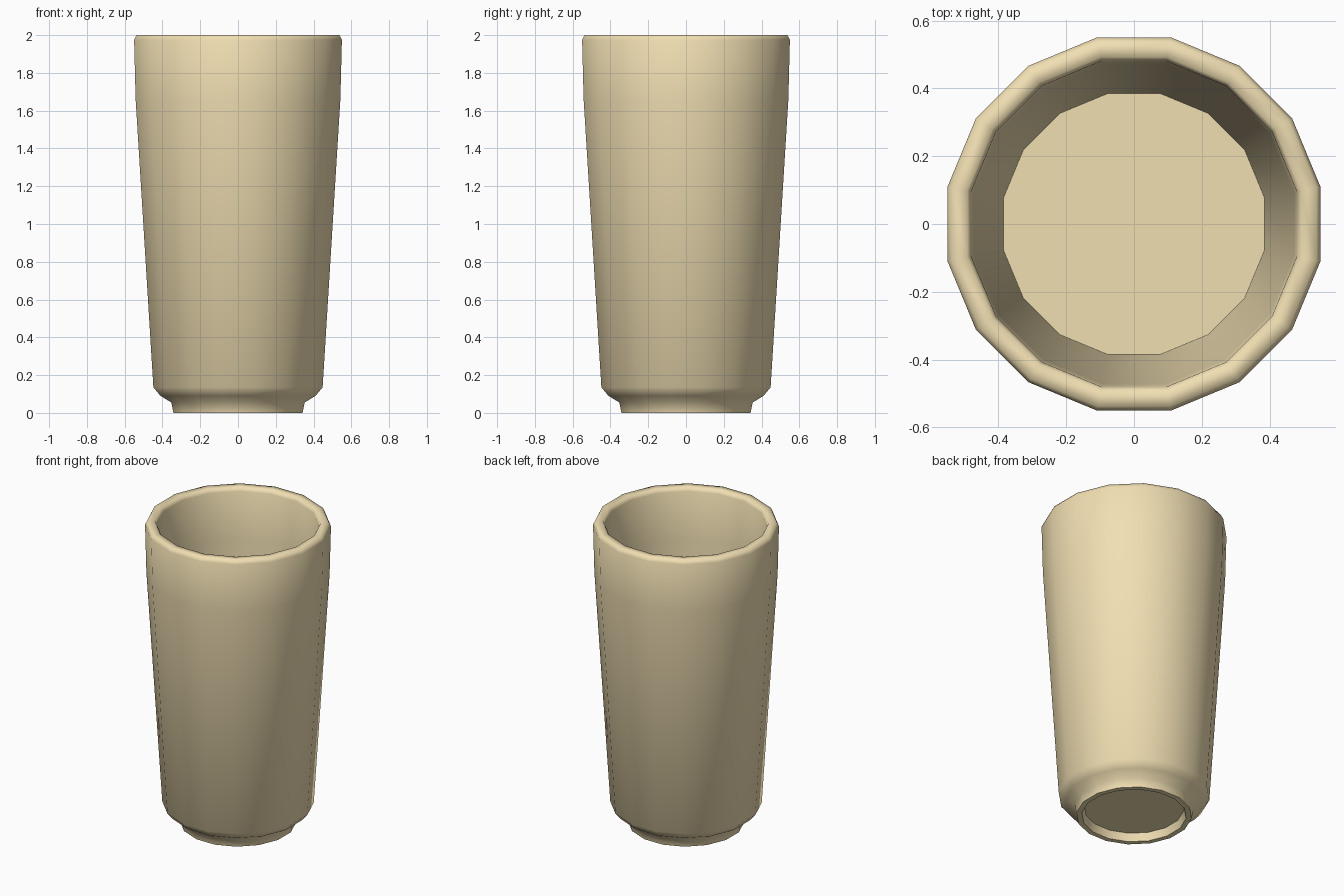
import bpy, bmesh, math

if "Cube" in bpy.data.objects:
    bpy.data.objects.remove(bpy.data.objects["Cube"])

SIDES = 16
K = 1 / math.cos(math.pi / SIDES)  # flat-to-flat radius -> corner radius

# Closed wall profile (flat radius, height): recess, foot, outside, rim, inside
profile = [
    (0.295, 0.05), (0.31, 0.0), (0.342, 0.0), (0.353, 0.055), (0.41, 0.09),
    (0.448, 0.135), (0.542, 1.66), (0.55, 1.975), (0.538, 2.0),
    (0.492, 2.0), (0.48, 1.975), (0.472, 1.66), (0.385, 0.14),
]

bm = bmesh.new()
rings = []
for r, z in profile:
    ring = []
    for i in range(SIDES):
        a = 2 * math.pi * (i + 0.5) / SIDES
        ring.append(bm.verts.new((r * K * math.cos(a), r * K * math.sin(a), z)))
    rings.append(ring)

# Walls
for a, b in zip(rings, rings[1:]):
    for i in range(SIDES):
        j = (i + 1) % SIDES
        bm.faces.new((a[i], a[j], b[j], b[i]))

# Underside of the base and inner floor
bm.faces.new(rings[0][::-1])
bm.faces.new(rings[-1])
bmesh.ops.recalc_face_normals(bm, faces=bm.faces)

mesh = bpy.data.meshes.new("cup")
bm.to_mesh(mesh)
bm.free()
cup = bpy.data.objects.new("cup", mesh)
bpy.context.collection.objects.link(cup)

# Smooth shading
bpy.context.view_layer.objects.active = cup
cup.select_set(True)
bpy.ops.object.shade_smooth_by_angle(angle=math.radians(65))

# Cream ceramic
mat = bpy.data.materials.new("cream")
mat.diffuse_color = (0.88, 0.74, 0.45, 1)
mat.use_nodes = True
mat.node_tree.nodes["Principled BSDF"].inputs["Base Color"].default_value = mat.diffuse_color
mesh.materials.append(mat)
